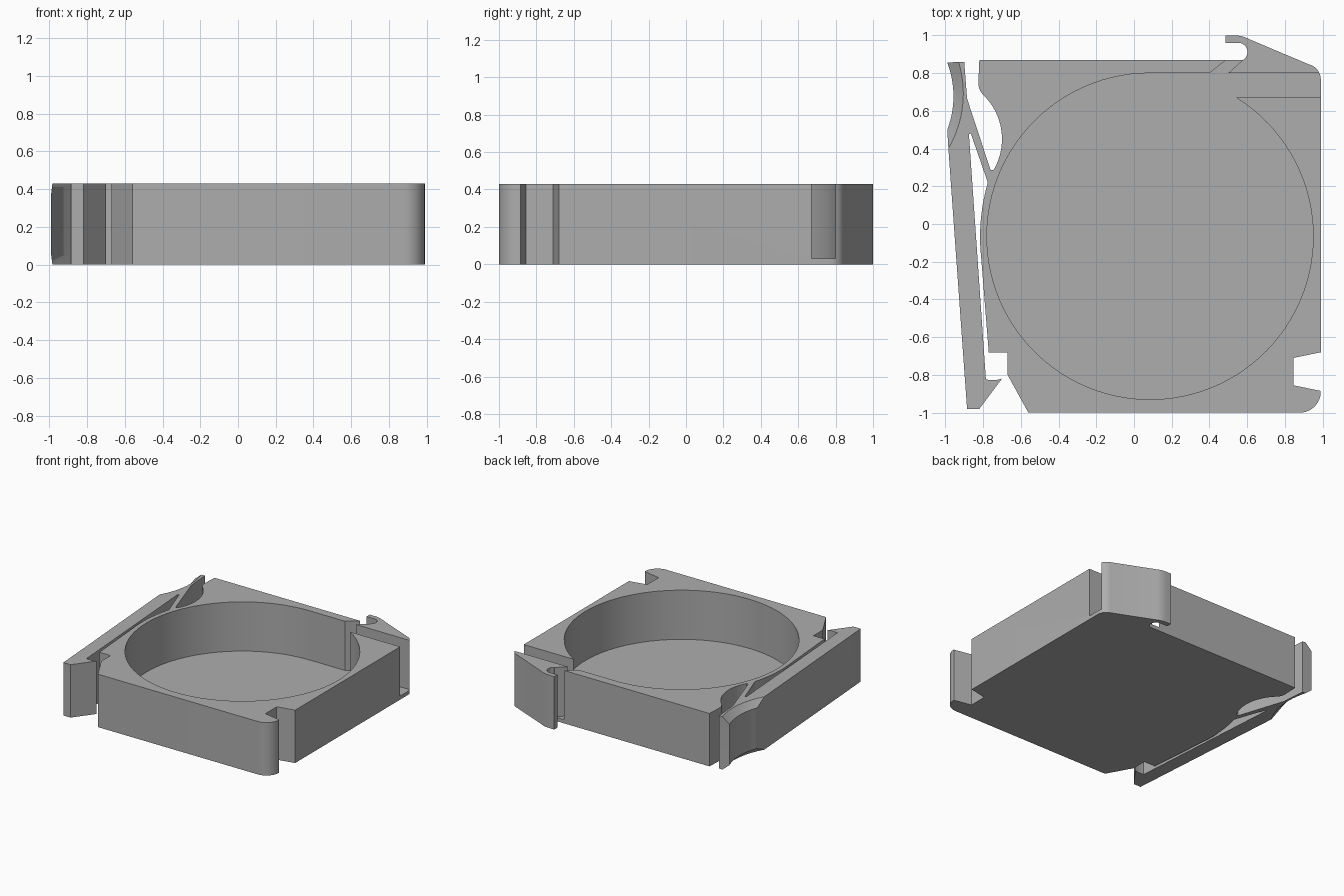
import bpy, bmesh, math
from mathutils import Vector

if "Cube" in bpy.data.objects:
    bpy.data.objects.remove(bpy.data.objects["Cube"], do_unlink=True)

HEIGHT, FLOOR = 0.43, 0.03

grey = bpy.data.materials.new("plain grey")
grey.use_nodes = True
grey.diffuse_color = (0.42, 0.42, 0.42, 1)
grey.node_tree.nodes["Principled BSDF"].inputs["Base Color"].default_value = grey.diffuse_color


def arc(p, q, r, n=12):
    """Points of the circular arc from p through q to r."""
    (ax, ay), (bx, by), (cx, cy) = p, q, r
    d = 2 * (ax * (by - cy) + bx * (cy - ay) + cx * (ay - by))
    a2, b2, c2 = ax * ax + ay * ay, bx * bx + by * by, cx * cx + cy * cy
    ux = (a2 * (by - cy) + b2 * (cy - ay) + c2 * (ay - by)) / d
    uy = (a2 * (cx - bx) + b2 * (ax - cx) + c2 * (bx - ax)) / d
    radius = math.hypot(ax - ux, ay - uy)
    start = math.atan2(ay - uy, ax - ux)
    mid = (math.atan2(by - uy, bx - ux) - start) % math.tau
    end = (math.atan2(cy - uy, cx - ux) - start) % math.tau
    sweep = end if mid < end else end - math.tau
    return [(ux + radius * math.cos(start + sweep * i / n),
             uy + radius * math.sin(start + sweep * i / n)) for i in range(n + 1)]


def loft(name, layers):
    """Solid through a stack of (height, outline) layers."""
    bm = bmesh.new()
    rings = [[bm.verts.new((x, y, z)) for x, y in outline] for z, outline in layers]
    bm.faces.new(rings[0])
    bm.faces.new(rings[-1])
    for low, high in zip(rings, rings[1:]):
        for i in range(len(low)):
            bm.faces.new((low[i - 1], low[i], high[i], high[i - 1]))
    bmesh.ops.recalc_face_normals(bm, faces=bm.faces)
    mesh = bpy.data.meshes.new(name)
    bm.to_mesh(mesh)
    bm.free()
    mesh.materials.append(grey)
    obj = bpy.data.objects.new(name, mesh)
    bpy.context.collection.objects.link(obj)
    return obj


def activate(obj):
    bpy.ops.object.select_all(action='DESELECT')
    obj.select_set(True)
    bpy.context.view_layer.objects.active = obj


# Body outline: front edge, right notch, rear hook, finger scoop, left side
outline = [(-.56, -1)]
outline += arc((.88, -1), (.96, -.965), (.99, -.885))
outline += [(.845, -.855), (.845, -.71), (.99, -.68)]
outline += arc((.99, .77), (.97, .82), (.93, .845))
outline += arc((.61, .98), (.575, .994), (.53, 1), 6)
outline += [(.485, 1), (.485, .96)]
outline += arc((.56, .96), (.6, .925), (.59, .88))
outline += [(.58, .87), (-.82, .87)]
outline += arc((-.825, .75), (-.817, .71), (-.79, .675), 6)
outline += arc((-.79, .675), (-.7, .46), (-.745, .285), 20)[1:]
outline += [(-.76, .285)]
outline += arc((-.775, .22), (-.815, -.02), (-.81, -.18))
outline += [(-.77, -.68), (-.67, -.68), (-.67, -.8)]
body = loft("case_body", [(0, outline), (HEIGHT, outline)])

# Round pocket joined to the exit channel and its slanted branch
cx, cy, radius = .085, -.065, .865
first = math.asin((.67 - cy) / radius)
last = math.pi / 2 - math.tau
steps = 96
pocket = []
for i in range(steps + 1):
    a = first + (last - first) * i / steps
    pocket.append((cx + radius * math.cos(a), cy + radius * math.sin(a)))
pocket += [(.4, .8), (.515, .89), (.56, .9), (.575, .868), (.5, .8), (1.1, .8), (1.1, .67)]
cutter = loft("pocket_cutter", [(FLOOR, pocket), (HEIGHT + .2, pocket)])
cutter.hide_render = True

cut = body.modifiers.new("pocket", 'BOOLEAN')
cut.operation = 'DIFFERENCE'
cut.solver = 'EXACT'
cut.object = cutter
activate(body)
bpy.ops.object.modifier_apply(modifier=cut.name)
bpy.data.objects.remove(cutter, do_unlink=True)


# Sprung side lever with a thumb rest bevelled above and below
def lever_outline(thumb):
    return ([(-.75, .285), (-.76, .285), (-.885, .665), (-.9, .86)]
            + arc(*thumb, 16)
            + [(-.885, -.98), (-.82, -.98), (-.7, -.82), (-.735, -.828), (-.785, -.825),
               (-.875, .475), (-.865, .48), (-.775, .22)])


full = lever_outline(((-.99, .855), (-.957, .68), (-.99, .5)))
bevelled = lever_outline(((-.93, .86), (-.905, .68), (-.984, .4)))
bevel = .05
lever = loft("side_lever", [(0, bevelled), (bevel, full), (HEIGHT - bevel, full), (HEIGHT, bevelled)])

for part in (body, lever):
    activate(part)
    bpy.ops.object.shade_smooth_by_angle(angle=math.radians(25))
